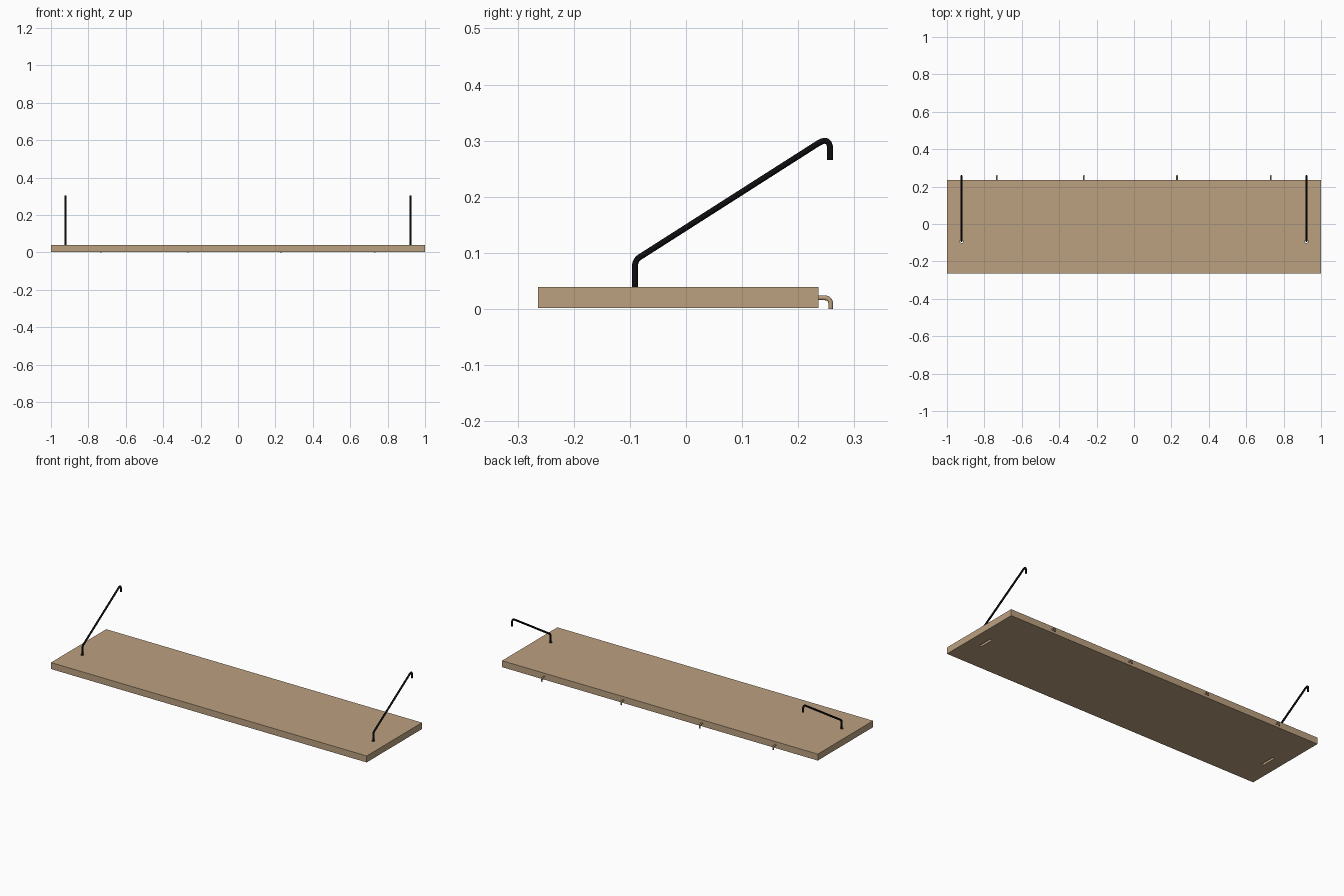
import bpy, bmesh, math
from mathutils import Vector

if "Cube" in bpy.data.objects:
    bpy.data.objects.remove(bpy.data.objects["Cube"])


def material(name, rgb):
    m = bpy.data.materials.new(name)
    m.diffuse_color = (*rgb, 1)
    m.use_nodes = True
    m.node_tree.nodes["Principled BSDF"].inputs["Base Color"].default_value = m.diffuse_color
    return m


WOOD = material("tan wood", (0.50, 0.352, 0.216))
BLACK = material("black metal", (0.004, 0.004, 0.005))


def box(name, lo, hi, mat):
    bm = bmesh.new()
    bmesh.ops.create_cube(bm, size=1)
    for v in bm.verts:
        v.co = [lo[i] + (v.co[i] + 0.5) * (hi[i] - lo[i]) for i in range(3)]
    mesh = bpy.data.meshes.new(name)
    bm.to_mesh(mesh)
    bm.free()
    ob = bpy.data.objects.new(name, mesh)
    bpy.context.collection.objects.link(ob)
    mesh.materials.append(mat)
    return ob


def rounded(points, radii, steps=6):
    """Round the inner corners of a (y, z) path; radii are tangent lengths."""
    pts = [Vector(p) for p in points]
    out = [pts[0]]
    for i, t in enumerate(radii, 1):
        c = pts[i]
        a = c + (pts[i - 1] - c).normalized() * t
        b = c + (pts[i + 1] - c).normalized() * t
        for k in range(steps + 1):
            s = k / steps
            out.append(a * (1 - s) ** 2 + c * 2 * s * (1 - s) + b * s * s)
    return out + [pts[-1]]


def rod(name, x, path, radius, mat, sides=12):
    """Sweep a round section along a (y, z) path in the plane x."""
    bm = bmesh.new()
    rings = []
    for i, p in enumerate(path):
        t = (path[min(i + 1, len(path) - 1)] - path[max(i - 1, 0)]).normalized()
        n = Vector((-t.y, t.x))
        ring = []
        for k in range(sides):
            a = 2 * math.pi * k / sides
            q = p + n * radius * math.sin(a)
            ring.append(bm.verts.new((x + radius * math.cos(a), q.x, q.y)))
        rings.append(ring)
    for r, s in zip(rings, rings[1:]):
        for k in range(sides):
            j = (k + 1) % sides
            bm.faces.new((r[k], r[j], s[j], s[k])).smooth = True
    bm.faces.new(rings[0])
    bm.faces.new(rings[-1])
    bmesh.ops.recalc_face_normals(bm, faces=bm.faces)
    mesh = bpy.data.meshes.new(name)
    bm.to_mesh(mesh)
    bm.free()
    mesh.materials.append(mat)
    ob = bpy.data.objects.new(name, mesh)
    bpy.context.collection.objects.link(ob)
    return ob


# shelf board
board = box("shelf_board", (-1, -0.264, 0.002), (1, 0.236, 0.039), WOOD)


def cut(cutter):
    mod = board.modifiers.new("cut", 'BOOLEAN')
    mod.operation = 'DIFFERENCE'
    mod.object = cutter
    mod.solver = 'EXACT'
    cutter.hide_render = True
    bpy.context.view_layer.objects.active = board
    bpy.ops.object.modifier_apply(modifier=mod.name)
    bpy.data.objects.remove(cutter)


# bent hanging rods, each through a loose hole with a groove underneath
hanger = rounded([(-0.091, 0.012), (-0.091, 0.087), (0.257, 0.309), (0.257, 0.266)],
                 [0.011, 0.026])
for side, x in (("left", -0.922), ("right", 0.922)):
    cut(rod("hole_cutter", x, [Vector((-0.093, -0.02)), Vector((-0.093, 0.06))], 0.0085, WOOD, 16))
    cut(box("groove_cutter", (x - 0.007, -0.1, -0.01), (x + 0.007, -0.012, 0.014), WOOD))
    rod(side + "_hanging_rod", x, hanger, 0.0053, BLACK)

# small hooks along the back edge
hook = rounded([(0.20, 0.020), (0.258, 0.020), (0.258, 0.0)], [0.012])
for i, x in enumerate((-0.733, -0.268, 0.23, 0.732), 1):
    rod(f"back_hook_{i}", x, hook, 0.0042, WOOD)
